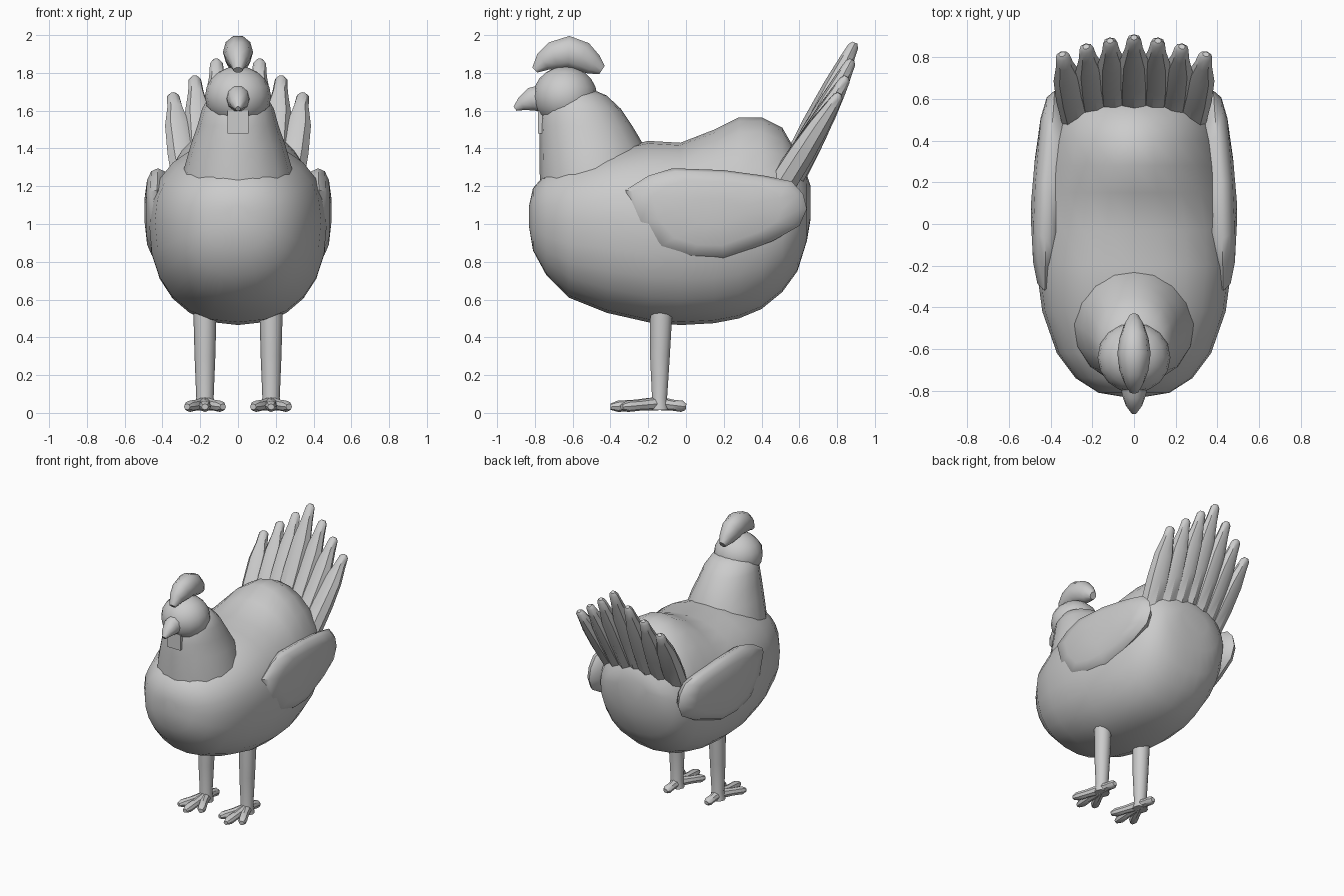
import bpy, bmesh, math
from mathutils import Vector as V

if "Cube" in bpy.data.objects:
    bpy.data.objects.remove(bpy.data.objects["Cube"])


def finish(name, bm, angle=50):
    bmesh.ops.recalc_face_normals(bm, faces=bm.faces)
    me = bpy.data.meshes.new(name)
    bm.to_mesh(me)
    bm.free()
    ob = bpy.data.objects.new(name, me)
    bpy.context.collection.objects.link(ob)
    bpy.ops.object.select_all(action='DESELECT')
    ob.select_set(True)
    bpy.context.view_layer.objects.active = ob
    bpy.ops.object.shade_smooth_by_angle(angle=math.radians(angle))
    return ob


def loft(name, rings, angle=50):
    """Skin a list of point rings and cap both ends."""
    bm = bmesh.new()
    vs = [[bm.verts.new(p) for p in r] for r in rings]
    n = len(vs[0])
    for a, b in zip(vs, vs[1:]):
        for i in range(n):
            j = (i + 1) % n
            bm.faces.new((a[i], a[j], b[j], b[i]))
    bm.faces.new(vs[0])
    bm.faces.new(vs[-1])
    return finish(name, bm, angle)


def tube(name, path, u, n=8, angle=50):
    """Elliptical tube: path of (centre, radius along u, radius across)."""
    pts = [V(p[0]) for p in path]
    rings = []
    for i, (c, ru, rv) in enumerate(path):
        t = (pts[min(i + 1, len(pts) - 1)] - pts[max(i - 1, 0)]).normalized()
        uu = (V(u) - t * V(u).dot(t)).normalized()
        v = t.cross(uu)
        rings.append([pts[i] + uu * ru * math.cos(a) + v * rv * math.sin(a)
                      for a in (math.tau * k / n for k in range(n))])
    return loft(name, rings, angle)


def spow(x, p):
    return math.copysign(abs(x) ** p, x)


# body: sections along y as (y, bottom, top, half width, z of widest point)
body = [(-.83, .98, 1.1, .05, 1.04), (-.81, .86, 1.19, .17, 1.03),
        (-.74, .73, 1.27, .28, 1.02), (-.62, .61, 1.33, .37, 1.02),
        (-.42, .53, 1.39, .44, 1.02), (-.2, .48, 1.44, .47, 1.0),
        (-.03, .465, 1.43, .47, 1.0), (.15, .475, 1.50, .455, 1.0),
        (.28, .50, 1.565, .43, 1.01), (.4, .55, 1.565, .405, 1.02),
        (.51, .64, 1.51, .37, 1.04), (.59, .75, 1.37, .32, 1.07),
        (.64, .91, 1.26, .24, 1.11), (.66, 1.03, 1.2, .12, 1.13)]
rings = []
for y, zb, zt, w, zc in body:
    ring = []
    back = min(1, max(0, (y + .1) / .35))  # narrower shoulders on the back hump
    for k in range(24):
        a = math.tau * k / 24
        s = math.sin(a)
        h = (zt - zc) if s > 0 else (zc - zb)
        p = .88 + (.2 * back if s > 0 else 0)
        ring.append((w * spow(math.cos(a), p), y, zc + h * spow(s, p)))
    rings.append(ring)
loft("body", rings)

# neck: sections up z as (z, front y, back y, half width)
neck = [(1.15, -.77, -.14, .31), (1.28, -.775, -.18, .29), (1.42, -.775, -.225, .25),
        (1.52, -.775, -.285, .215), (1.61, -.765, -.345, .19),
        (1.68, -.73, -.42, .15), (1.71, -.66, -.49, .08)]
loft("neck", [[(w * math.cos(a), (f + b) / 2 + (b - f) / 2 * math.sin(a), z)
               for a in (math.tau * k / 16 for k in range(16))]
              for z, f, b, w in neck])

# head
bm = bmesh.new()
bmesh.ops.create_uvsphere(bm, u_segments=16, v_segments=10, radius=1)
for v in bm.verts:
    v.co = V((v.co.x * .175, v.co.y * .17 - .64, v.co.z * .16 + 1.675))
finish("head", bm)

# beak, hooked slightly downwards
tube("beak", [((0, -.76, 1.665), .065, .075), ((0, -.82, 1.66), .058, .065),
              ((0, -.87, 1.635), .04, .038), ((0, -.905, 1.61), .014, .014)],
     (1, 0, 0), 10)

# wattle
bm = bmesh.new()
bmesh.ops.create_cube(bm, size=1)
for v in bm.verts:
    v.co = V((v.co.x * .11, v.co.y * .025 - .772, v.co.z * .12 + 1.54))
finish("wattle", bm, 30)

# comb, a thick crest arching over the head
tube("comb", [((0, -.80, 1.815), .025, .02), ((0, -.755, 1.86), .05, .055),
              ((0, -.70, 1.89), .07, .08), ((0, -.62, 1.91), .08, .09),
              ((0, -.55, 1.885), .07, .085), ((0, -.49, 1.845), .05, .06),
              ((0, -.445, 1.815), .025, .028)], (1, 0, 0), 10)

# tail fan of seven overlapping feathers, curved forward at the sides
for i in range(-3, 4):
    f = abs(i) / 3
    base = V((i * .09, .575 - .075 * f ** 2, 1.30 - .10 * f))
    tip = V((i * .115, .895 - .08 * f ** 1.5, 1.96 - .27 * f))
    path = [(base.lerp(tip, t), ru, rv) for t, ru, rv in
            ((0, .078, .075), (.35, .08, .07), (.65, .07, .056),
             (.85, .042, .04), (.97, .034, .028), (1, .016, .014))]
    tube("tail_feather", path, (1, -.3 * i / 3, 0), 8, 40)

# wings: side outline swelled into a rounded pad
outline = [(-.32, 1.18), (-.2, 1.255), (-.07, 1.295), (.2, 1.285), (.42, 1.255),
           (.56, 1.225), (.62, 1.16), (.64, 1.08), (.6, .99), (.46, .91), (.2, .815),
           (.02, .82), (-.15, .87), (-.27, 1.01)]
for side, s in (("left", -1), ("right", 1)):
    rings = []
    for dx, k in ((-.07, .6), (-.05, .9), (0, 1), (.035, .93), (.055, .72), (.065, .3)):
        ring = []
        for y, z in outline:
            y, z = .17 + (y - .17) * k, 1.07 + (z - 1.07) * k
            mid = .43 - .09 * max(0, y - .1) - .12 * (z - 1.07) ** 2
            ring.append((s * (mid + dx), y, z))
        rings.append(ring)
    loft(side + "_wing", rings)

    # leg
    x = s * .175
    tube(side + "_leg", [((x, -.13, .56), .062, .062), ((x, -.138, .3), .055, .055),
                         ((x, -.14, .08), .046, .042), ((x, -.14, .015), .055, .05)],
         (1, 0, 0), 10)
    # toes
    for tx, ty in ((0, -.4), (-.095, -.34), (.095, -.34), (0, 0)):
        a, b = V((x, -.14, .05)), V((x + tx, ty, .032))
        d = (b - a).normalized()
        tube(side + "_toe", [(a, .04, .036), (a.lerp(b, .5), .03, .029),
                             (a.lerp(b, .85), .032, .03), (b, .018, .016)],
             (-d.y, d.x, 0), 8, 40)
